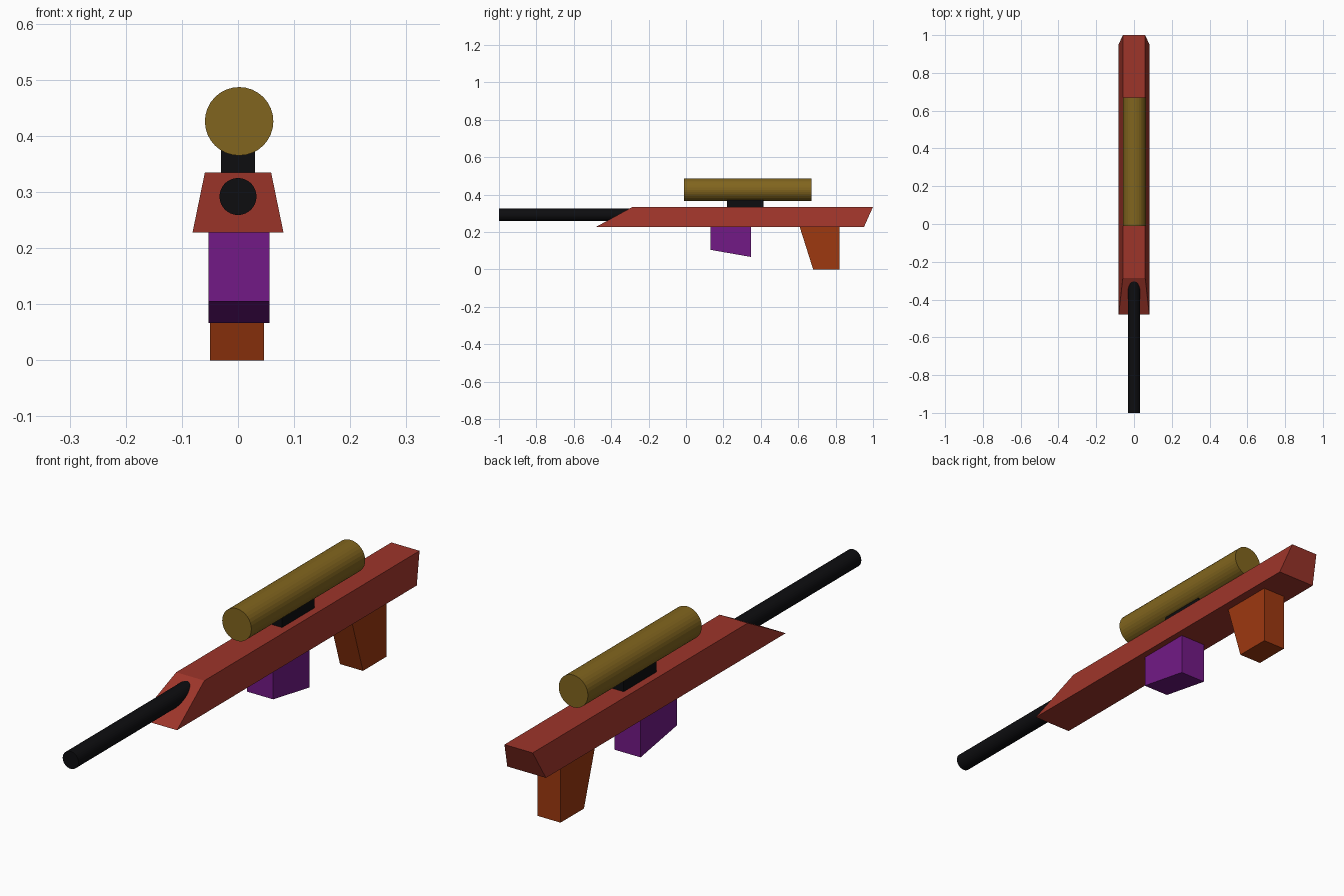
import bpy, bmesh
from math import pi

if "Cube" in bpy.data.objects:
    bpy.data.objects.remove(bpy.data.objects["Cube"])


def finish(name, bm, color):
    bmesh.ops.recalc_face_normals(bm, faces=bm.faces)
    me = bpy.data.meshes.new(name)
    bm.to_mesh(me)
    bm.free()
    ob = bpy.data.objects.new(name, me)
    bpy.context.collection.objects.link(ob)
    mat = bpy.data.materials.get(color[0]) or bpy.data.materials.new(color[0])
    mat.diffuse_color = (*color[1], 1)
    mat.use_nodes = True
    mat.node_tree.nodes["Principled BSDF"].inputs["Base Color"].default_value = mat.diffuse_color
    me.materials.append(mat)
    return ob


def prism(name, profile, color, half_width, x=0.0):
    """Side profile of (y, z) points spanned across x; half_width(z) allows taper."""
    bm = bmesh.new()
    sides = [[bm.verts.new((x + s * half_width(z), y, z)) for y, z in profile]
             for s in (-1, 1)]
    for side in sides:
        bm.faces.new(side)
    n = len(profile)
    for i in range(n):
        j = (i + 1) % n
        bm.faces.new((sides[0][i], sides[0][j], sides[1][j], sides[1][i]))
    return finish(name, bm, color)


def tube(name, radius, y0, y1, z, color, x=0.0):
    bm = bmesh.new()
    bmesh.ops.create_cone(bm, cap_ends=True, segments=32, radius1=radius,
                          radius2=radius, depth=y1 - y0)
    ob = finish(name, bm, color)
    ob.rotation_euler.x = pi / 2
    ob.location = (x, (y0 + y1) / 2, z)
    return ob


RED = ("red", (0.34, 0.035, 0.023))
BLACK = ("black", (0.004, 0.004, 0.005))
BRASS = ("brass", (0.22, 0.13, 0.013))
PURPLE = ("purple", (0.17, 0.01, 0.24))
ORANGE = ("orange", (0.34, 0.04, 0.005))

# Body: tapered bar with slanted ends
BOTTOM, TOP = 0.228, 0.335
prism("body", [(-0.48, BOTTOM), (0.952, BOTTOM), (1.0, TOP), (-0.285, TOP)], RED,
      lambda z: 0.081 - 0.022 * (z - BOTTOM) / (TOP - BOTTOM))

# Barrel, running into the body
tube("barrel", 0.033, -1.0, 0.48, 0.292, BLACK)

# Scope and its mount
tube("scope", 0.061, -0.01, 0.67, 0.426, BRASS, x=0.002)
prism("scope_mount", [(0.22, 0.32), (0.415, 0.32), (0.415, 0.40), (0.22, 0.40)],
      BLACK, lambda z: 0.03)

# Magazine with slanted base
prism("magazine", [(0.13, 0.105), (0.347, 0.067), (0.347, 0.24), (0.13, 0.24)],
      PURPLE, lambda z: 0.0545, x=0.0015)

# Grip with slanted front
prism("grip", [(0.68, 0.0), (0.82, 0.0), (0.82, 0.24), (0.604, 0.24)],
      ORANGE, lambda z: 0.048, x=-0.0015)
